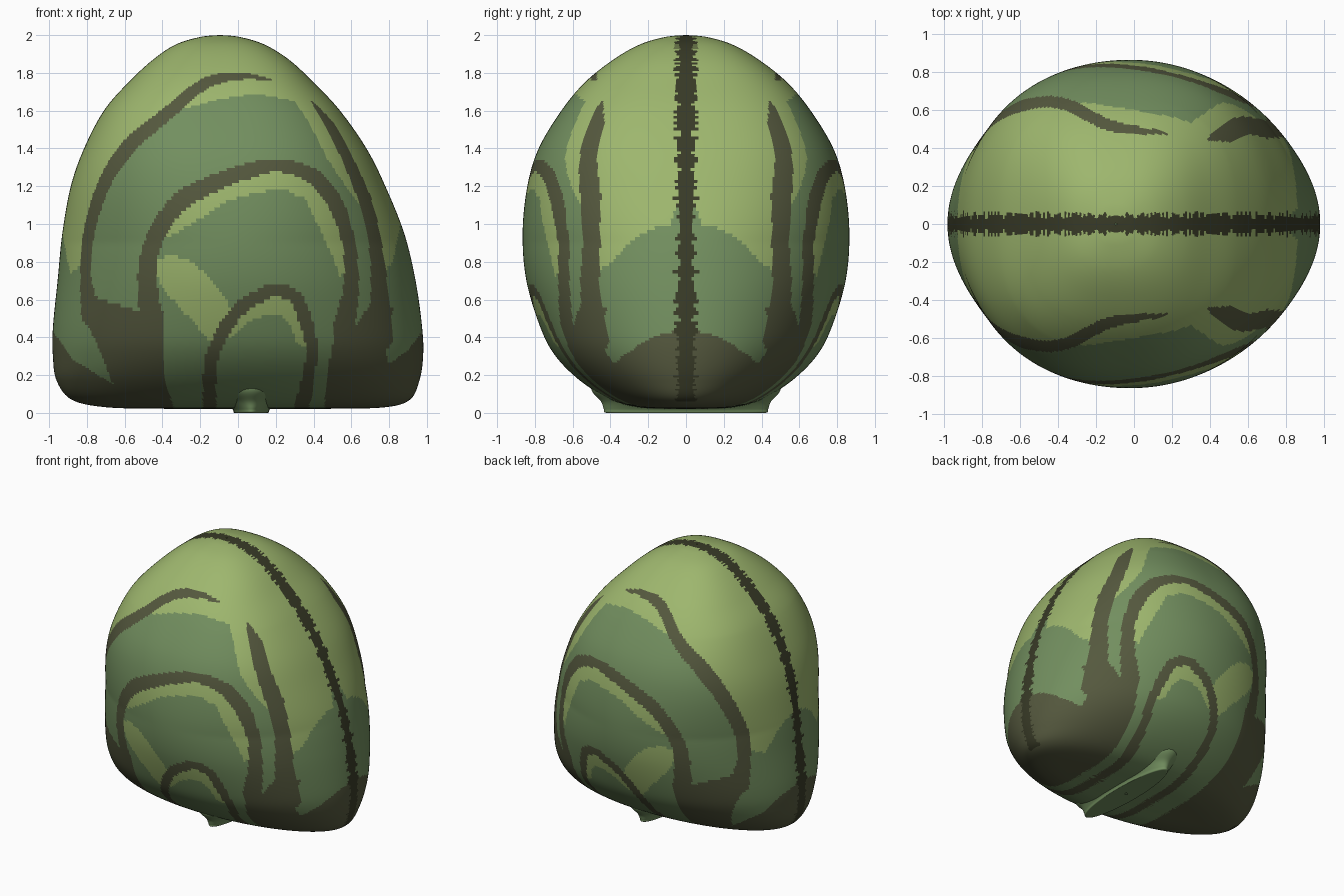
import bpy, bmesh, math, random
from mathutils import kdtree

random.seed(4)
if "Cube" in bpy.data.objects:
    bpy.data.objects.remove(bpy.data.objects["Cube"])


def make_material(name, colour):
    mat = bpy.data.materials.new(name)
    mat.use_nodes = True
    mat.diffuse_color = (*colour, 1)
    for node in mat.node_tree.nodes:
        if node.type == "BSDF_PRINCIPLED":
            node.inputs["Base Color"].default_value = (*colour, 1)
            node.inputs["Roughness"].default_value = 0.8
    return mat


SAGE, LIGHT, BROWN, SEAM = range(4)
materials = [
    make_material("sage green", (0.17, 0.275, 0.115)),
    make_material("light green", (0.34, 0.47, 0.155)),
    make_material("olive brown", (0.09, 0.098, 0.048)),
    make_material("dark seam", (0.04, 0.043, 0.02)),
]


def smooth_path(points, steps):
    """Catmull-Rom interpolation through tuples of any length."""
    padded = [points[0], *points, points[-1]]
    result = []
    for p, q, r, s in zip(padded, padded[1:], padded[2:], padded[3:]):
        for k in range(steps):
            t = k / steps
            result.append(tuple(
                b + t * (c - a + t * (2*a - 5*b + 4*c - d + t * (3*b - a - 3*c + d))) / 2
                for a, b, c, d in zip(p, q, r, s)))
    result.append(points[-1])
    return result


def inside(x, z, polygon):
    hit = False
    previous_x, previous_z = polygon[-1]
    for px, pz in polygon:
        if (pz > z) != (previous_z > z):
            if x < (previous_x - px) * (z - pz) / (previous_z - pz) + px:
                hit = not hit
        previous_x, previous_z = px, pz
    return hit


# Brown arched bands: x, z, half width
bands = [
    [(.17, 1.765, .005), (0, 1.783, .02), (-.18, 1.74, .03), (-.38, 1.58, .035),
     (-.57, 1.42, .04), (-.7, 1.23, .035), (-.785, .97, .03), (-.805, .7, .03),
     (-.77, .52, .06)],
    [(.39, 1.65, .005), (.5, 1.5, .025), (.6, 1.3, .03), (.68, 1.1, .035),
     (.73, .87, .035), (.75, .6, .05), (.74, .4, .08)],
    [(-.46, .5, .06), (-.48, .75, .05), (-.43, .95, .045), (-.3, 1.12, .05),
     (-.12, 1.22, .045), (.05, 1.28, .04), (.22, 1.31, .035), (.4, 1.25, .04),
     (.52, 1.1, .04), (.585, .9, .035), (.6, .68, .04), (.56, .45, .06)],
    [(-.15, 0, .035), (-.145, .25, .035), (-.09, .41, .035), (0, .54, .035),
     (.1, .61, .035), (.2, .65, .035), (.3, .61, .035), (.36, .48, .035),
     (.39, .3, .03), (.33, 0, .04)],
]
band_samples = [s for band in bands for s in smooth_path(band, 24)]
band_tree = kdtree.KDTree(len(band_samples))
for index, (bx, bz, _) in enumerate(band_samples):
    band_tree.insert((bx, bz, 0), index)
band_tree.balance()

# Brown roots where the bands merge at the lower corners
brown_patches = [
    [(-1.1, .5), (-1, .46), (-.87, .28), (-.66, .15), (-.72, .3), (-.83, .55),
     (-.8, .68), (-.73, .6), (-.5, .53), (-.39, .55), (-.4, .3), (-.38, .15),
     (-.3, -.1), (-1.1, -.1)],
    [(1.1, .55), (.98, .44), (.9, .33), (.8, .26), (.78, .32), (.82, .55), (.7, .57),
     (.62, .46), (.6, .55), (.53, .5), (.47, .2), (.45, -.1), (1.1, -.1)],
]
# Light areas: the crown, the highlight under each arch, and a side patch
light_patches = [
    [(-1.1, 1.1), (-.93, .95), (-.89, .74), (-.83, .78), (-.76, 1.15), (-.5, 1.48),
     (-.33, 1.6), (-.1, 1.66), (.1, 1.69), (.3, 1.65), (.38, 1.53), (.47, 1.35),
     (.57, 1.2), (.72, 1), (.77, .74), (.82, .8), (.86, 1), (.78, 1.22),
     (.66, 1.45), (.9, 2.1), (-1.1, 2.1)],
    [(-.42, .92), (-.33, .95), (-.2, 1.03), (-.05, 1.12), (.1, 1.17), (.25, 1.18),
     (.36, 1.13), (.42, 1), (.5, .83), (.54, .72), (.58, .75), (.55, 1.05),
     (.4, 1.25), (.2, 1.31), (-.1, 1.22), (-.35, 1.07)],
    [(-.45, .8), (-.4, .66), (-.3, .55), (-.15, .38), (-.08, .43), (-.04, .56),
     (-.15, .72), (-.25, .8), (-.35, .84)],
    [(-.09, .37), (0, .43), (.08, .5), (.2, .53), (.27, .48), (.31, .37),
     (.37, .34), (.33, .56), (.2, .65), (.02, .56)],
]


def paint(x, z):
    _, index, distance = band_tree.find((x, z, 0))
    if distance < band_samples[index][2]:
        return BROWN
    if any(inside(x, z, patch) for patch in brown_patches):
        return BROWN
    if any(inside(x, z, patch) for patch in light_patches):
        return LIGHT
    return SAGE


def loft(name, sections, steps, segments, seam=False):
    """Half shell through sections (z, left x, right x, depth), mirrored in y."""
    bm = bmesh.new()
    rings = []
    for z, left, right, depth in smooth_path(sections, steps):
        z = min(max(z, 0), 2)
        roundness = 2 + 0.6 * min(max((z - 0.9) / 0.7, 0), 1)
        ring = []
        for j in range(segments + 1):
            angle = math.pi * j / segments
            cx = math.cos(angle)
            sx = math.copysign(abs(cx) ** (2 / roundness), -cx)
            sy = max(math.sin(angle), 0) ** (2 / roundness)
            ring.append(bm.verts.new(((left + right) / 2 + sx * (right - left) / 2,
                                      -depth * sy, z)))
        rings.append(ring)
    for lower, upper in zip(rings, rings[1:]):
        seam_width = random.uniform(0.03, 0.065)
        for j in range(segments):
            face = bm.faces.new((lower[j], lower[j + 1], upper[j + 1], upper[j]))
            face.smooth = True
            centre = face.calc_center_median()
            face.material_index = paint(centre.x, centre.z)
            if seam and centre.z > 0.06 and -centre.y < seam_width:
                face.material_index = SEAM
    mesh = bpy.data.meshes.new(name)
    bm.to_mesh(mesh)
    bm.free()
    for mat in materials:
        mesh.materials.append(mat)
    obj = bpy.data.objects.new(name, mesh)
    bpy.context.collection.objects.link(obj)
    mirror = obj.modifiers.new("front and back", "MIRROR")
    mirror.use_axis = (False, True, False)
    mirror.merge_threshold = 0.0005
    return obj


# Domed shell body
loft("shell_body", [
    (.02, .03, .05, .01), (.022, -.4, .5, .12), (.03, -.7, .78, .26),
    (.07, -.88, .91, .4), (.17, -.96, .96, .56), (.3, -.98, .98, .69),
    (.45, -.98, .975, .77), (.7, -.955, .94, .845), (.95, -.93, .88, .865),
    (1.2, -.885, .78, .84), (1.4, -.815, .68, .78), (1.6, -.71, .54, .66),
    (1.75, -.58, .4, .535), (1.87, -.45, .27, .385), (1.95, -.33, .14, .245),
    (1.99, -.2, .01, .11), (2, -.1, -.09, .004)], 13, 190, seam=True)

# Flared narrow foot beneath the shell
loft("foot", [
    (0, .06, .08, .01), (0, 0, .14, .3), (0, -.02, .16, .42), (.02, -.03, .17, .435),
    (.06, -.07, .21, .45), (.12, -.14, .28, .5), (.2, -.15, .3, .5)], 6, 60)
